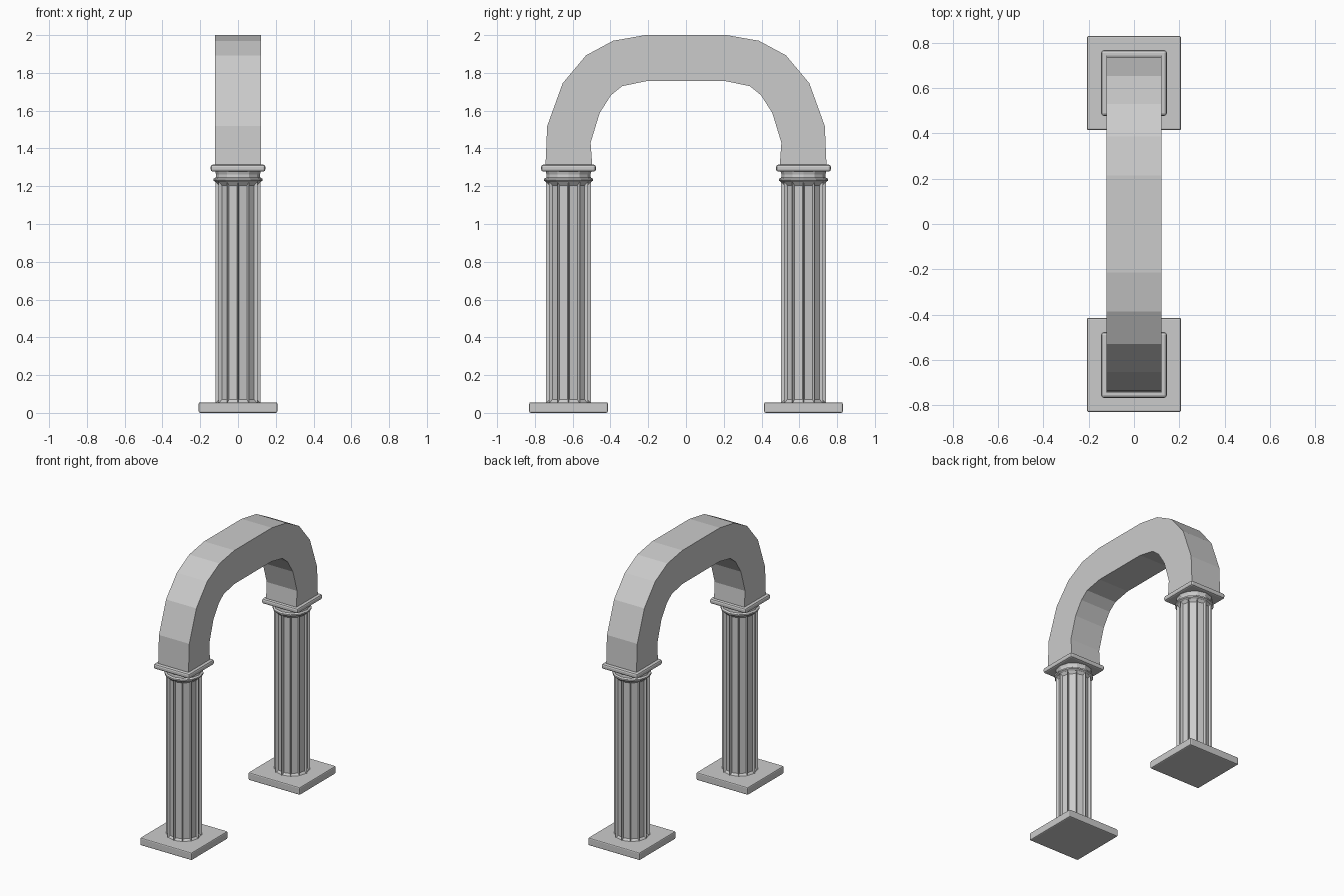
import bpy, bmesh, math
from mathutils import Matrix

if "Cube" in bpy.data.objects:
    bpy.data.objects.remove(bpy.data.objects["Cube"])

COL_Y = 0.622
SIDES = 12


def finish(bm, name):
    bmesh.ops.recalc_face_normals(bm, faces=bm.faces)
    me = bpy.data.meshes.new(name)
    bm.to_mesh(me)
    bm.free()
    ob = bpy.data.objects.new(name, me)
    bpy.context.collection.objects.link(ob)
    return ob


def slab(name, half, z0, z1, y, bevel):
    bm = bmesh.new()
    m = Matrix.Translation((0, y, (z0 + z1) / 2)) @ Matrix.Diagonal((half * 2, half * 2, z1 - z0, 1))
    bmesh.ops.create_cube(bm, size=1, matrix=m)
    ob = finish(bm, name)
    mod = ob.modifiers.new("bevel", 'BEVEL')
    mod.width = bevel
    mod.segments = 2
    return ob


def lathe(bm, profile, y):
    rings = [[bm.verts.new((r * math.cos(2 * math.pi * i / SIDES),
                            y + r * math.sin(2 * math.pi * i / SIDES), z))
              for i in range(SIDES)] for r, z in profile]
    faces = []
    for a, b in zip(rings, rings[1:]):
        for i in range(SIDES):
            j = (i + 1) % SIDES
            faces.append(bm.faces.new((a[i], a[j], b[j], b[i])))
    bm.faces.new(rings[0][::-1])
    bm.faces.new(rings[-1])
    return faces


for side, y in (("left", -COL_Y), ("right", COL_Y)):
    # square foot and top plate
    slab(side + "_plinth", 0.208, 0.0, 0.056, y, 0.008)
    slab(side + "_abacus", 0.145, 1.277, 1.314, y, 0.012)

    # shaft with one sunken panel per side
    bm = bmesh.new()
    faces = lathe(bm, [(0.119, 0.05), (0.119, 1.225)], y)
    bm.normal_update()
    bmesh.ops.inset_individual(bm, faces=faces, thickness=0.012, depth=0)
    bm.normal_update()
    for f in faces:
        n = f.normal.copy()
        zmid = f.calc_center_median().z
        for v in f.verts:
            v.co -= n * 0.016
            v.co.z += 0.012 if v.co.z < zmid else -0.012
    finish(bm, side + "_shaft")

    # moulded ring and flared neck
    bm = bmesh.new()
    lathe(bm, [(0.118, 1.222), (0.130, 1.229), (0.130, 1.239), (0.118, 1.246),
               (0.116, 1.262), (0.122, 1.282)], y)
    finish(bm, side + "_neck")

# arch: half outline mirrored, joined as a quad strip
outer = [(-0.744, 1.305), (-0.735, 1.518), (-0.653, 1.745),
         (-0.529, 1.893), (-0.386, 1.97), (-0.215, 2.0)]
inner = [(-0.496, 1.305), (-0.505, 1.43), (-0.457, 1.588),
         (-0.397, 1.682), (-0.338, 1.73), (-0.21, 1.756)]
outer += [(-y, z) for y, z in reversed(outer)]
inner += [(-y, z) for y, z in reversed(inner)]
bm = bmesh.new()
sections = [[bm.verts.new((x, y, z)) for x, (y, z) in
             ((-0.122, o), (0.122, o), (0.122, i), (-0.122, i))]
            for o, i in zip(outer, inner)]
for a, b in zip(sections, sections[1:]):
    for k in range(4):
        m = (k + 1) % 4
        bm.faces.new((a[k], a[m], b[m], b[k]))
bm.faces.new(sections[0])
bm.faces.new(sections[-1][::-1])
finish(bm, "arch")
